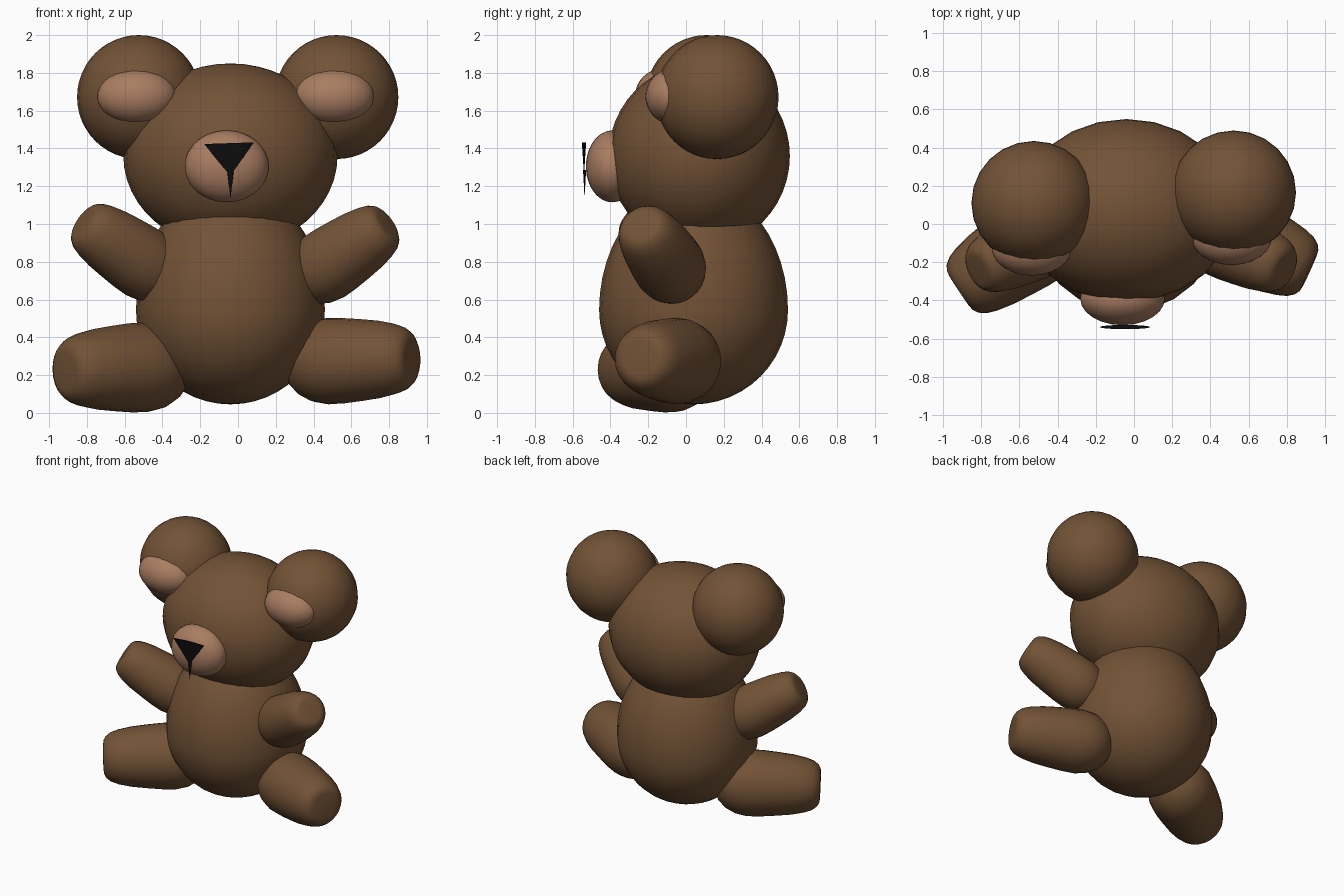
import bpy
import bmesh
from math import cos, sin, pi, radians
from mathutils import Vector, Matrix

if "Cube" in bpy.data.objects:
    bpy.data.objects.remove(bpy.data.objects["Cube"])


def material(name, rgb):
    m = bpy.data.materials.new(name)
    m.diffuse_color = (*rgb, 1)
    m.use_nodes = True
    m.node_tree.nodes["Principled BSDF"].inputs["Base Color"].default_value = m.diffuse_color
    return m


BROWN = material("brown_fur", (0.17, 0.085, 0.037))
PALE = material("pale_fur", (0.40, 0.205, 0.122))
BLACK = material("black_thread", (0.004, 0.004, 0.004))


def finish(name, bm, mat, smooth=True):
    bmesh.ops.recalc_face_normals(bm, faces=bm.faces)
    me = bpy.data.meshes.new(name)
    for f in bm.faces:
        f.smooth = smooth
    bm.to_mesh(me)
    bm.free()
    me.materials.append(mat)
    ob = bpy.data.objects.new(name, me)
    bpy.context.collection.objects.link(ob)
    return ob


def ellipsoid(name, centre, radii, mat, top_stretch=1.0, segments=24):
    bm = bmesh.new()
    bmesh.ops.create_uvsphere(bm, u_segments=segments, v_segments=24, radius=1)
    for v in bm.verts:
        if v.co.z > 0:
            v.co.z *= top_stretch
        v.co = Vector(a * b for a, b in zip(v.co, radii)) + Vector(centre)
    return finish(name, bm, mat)


# limb profile: (fraction from root to tip, fraction of full radius)
LIMB = [(0, 0), (0.015, 0.28), (0.06, 0.56), (0.13, 0.78), (0.22, 0.93),
        (0.33, 1.0), (0.46, 0.99), (0.60, 0.95), (0.74, 0.90), (0.86, 0.82),
        (0.93, 0.74), (0.975, 0.63), (0.995, 0.52), (1.0, 0.42), (1.0, 0)]


def limb(name, root, tip, radius, n=24):
    root, tip = Vector(root), Vector(tip)
    axis = tip - root
    turn = axis.to_track_quat('Z', 'Y')
    bm = bmesh.new()
    rings = []
    for t, r in LIMB[1:-1]:
        rings.append([bm.verts.new(root + axis * t + turn @ Vector(
            (radius * r * cos(2 * pi * i / n), radius * r * sin(2 * pi * i / n), 0)))
            for i in range(n)])
    for a, b in zip(rings, rings[1:]):
        for i in range(n):
            j = (i + 1) % n
            bm.faces.new((a[i], a[j], b[j], b[i]))
    for ring, pole in ((rings[0], root), (rings[-1], tip)):
        p = bm.verts.new(pole)
        for i in range(n):
            bm.faces.new((ring[i], ring[(i + 1) % n], p))
    return finish(name, bm, BROWN)


def flat_cone(name, apex, half_width, half_depth, height, tilt=0):
    # point-down cone squashed front to back
    bm = bmesh.new()
    bmesh.ops.create_cone(bm, cap_ends=True, segments=24, radius1=0,
                          radius2=1, depth=1)
    bmesh.ops.remove_doubles(bm, verts=bm.verts, dist=1e-5)
    for v in bm.verts:
        v.co = Vector((v.co.x * half_width, v.co.y * half_depth,
                       (v.co.z + 0.5) * height))
    bm.transform(Matrix.Translation(apex) @ Matrix.Rotation(radians(tilt), 4, 'Y'))
    return finish(name, bm, BLACK, False)


# torso (egg shape) and head
ellipsoid("torso", (-0.04, 0.04, 0.545), (0.5, 0.5, 0.5), BROWN, 1.32)
ellipsoid("head", (-0.04, 0.07, 1.36), (0.567, 0.48, 0.49), BROWN)

# ears with pale inner pads
for side, x, y in (("left", -0.525, 0.11), ("right", 0.522, 0.165)):
    ellipsoid(side + "_ear", (x, y, 1.672), (0.327, 0.325, 0.328), BROWN)
    ellipsoid(side + "_inner_ear", (x - 0.01, y - 0.235, 1.675),
              (0.21, 0.145, 0.147), PALE)

# muzzle and stitched nose
ellipsoid("muzzle", (-0.06, -0.39, 1.305), (0.222, 0.14, 0.19), PALE)
flat_cone("nose", (-0.041, -0.54, 1.255), 0.132, 0.011, 0.173, -2)
flat_cone("nose_stitch", (-0.04, -0.537, 1.135), 0.018, 0.008, 0.15)

# arms and legs
limb("left_arm", (-0.32, -0.01, 0.67), (-0.82, -0.24, 1.01), 0.192)
limb("right_arm", (0.29, -0.01, 0.66), (0.79, -0.24, 1.00), 0.192)
limb("left_leg", (-0.28, 0.07, 0.25), (-0.915, -0.35, 0.225), 0.238)
limb("right_leg", (0.25, 0.06, 0.265), (0.92, -0.245, 0.29), 0.228)
